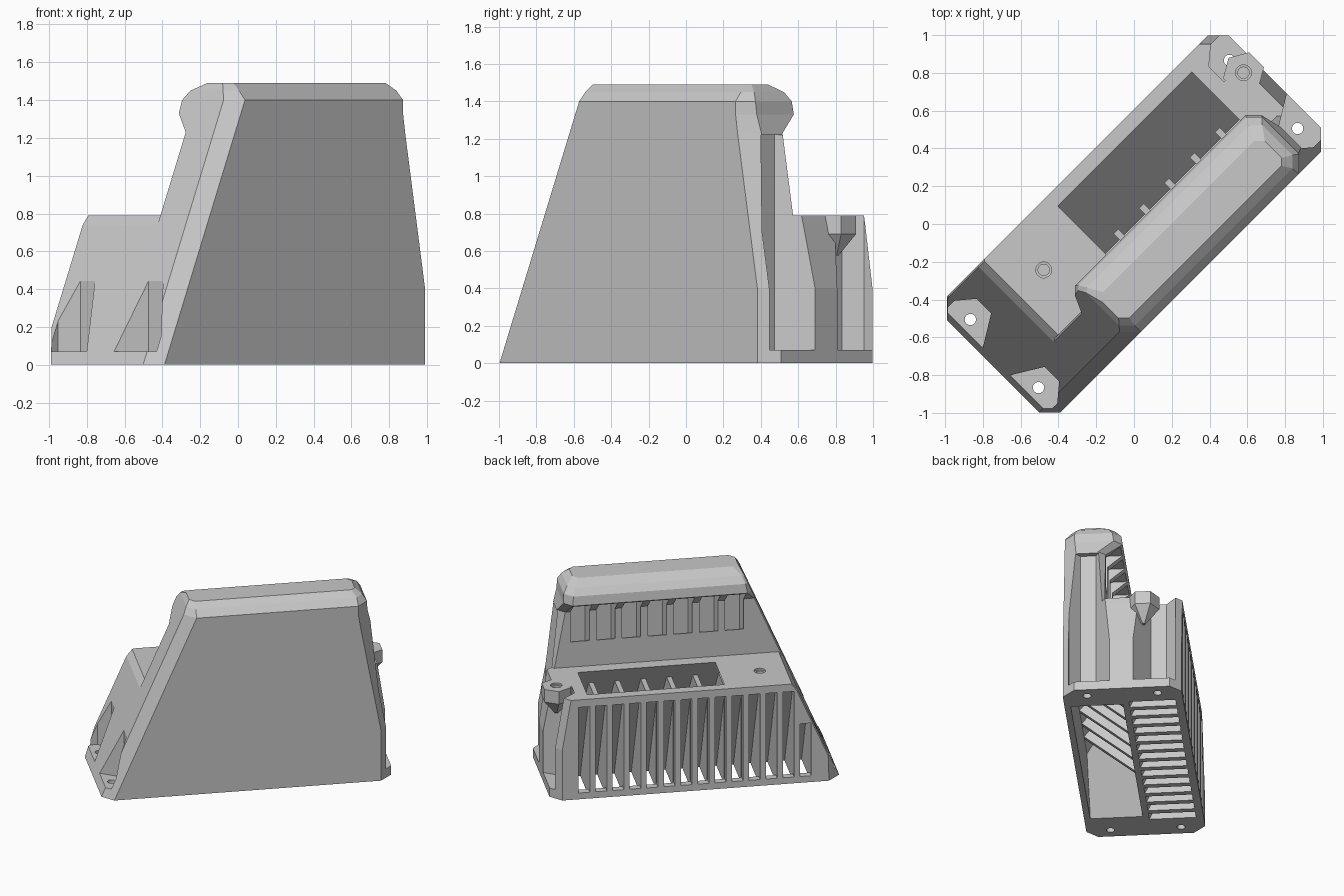
import bpy
import bmesh
import math

cube = bpy.data.objects.get("Cube")
if cube:
    bpy.data.objects.remove(cube, do_unlink=True)

TURN = math.radians(45)  # the whole unit stands diagonally

grey = bpy.data.materials.new("grey plastic")
grey.use_nodes = True
grey.diffuse_color = (0.58, 0.58, 0.58, 1)
grey.node_tree.nodes["Principled BSDF"].inputs["Base Color"].default_value = grey.diffuse_color


def make(name, lofts):
    """Object made of closed lofts, each a list of rings of equal length."""
    bm = bmesh.new()
    for rings in lofts:
        loops = [[bm.verts.new(p) for p in ring] for ring in rings]
        bm.faces.new(loops[0])
        bm.faces.new(loops[-1])
        for a, b in zip(loops, loops[1:]):
            for i in range(len(a)):
                j = (i + 1) % len(a)
                bm.faces.new((a[i], a[j], b[j], b[i]))
    bmesh.ops.recalc_face_normals(bm, faces=bm.faces)
    me = bpy.data.meshes.new(name)
    bm.to_mesh(me)
    bm.free()
    me.materials.append(grey)
    ob = bpy.data.objects.new(name, me)
    bpy.context.collection.objects.link(ob)
    ob.rotation_euler.z = TURN
    return ob


def ring(z, x0, x1, y0, y1, front=0.08, front_r=0.09, back_l=0.01, back_r=0.08):
    """Rectangle with chamfered corners."""
    f, g, l, r = front, front_r, back_l, back_r
    return [(x0 + f, y0, z), (x1 - g, y0, z), (x1, y0 + g, z), (x1, y1 - r, z),
            (x1 - r, y1, z), (x0 + l, y1, z), (x0, y1 - l, z), (x0, y0 + f, z)]


def rect(z, x0, x1, y0, y1):
    return [(x0, y0, z), (x1, y0, z), (x1, y1, z), (x0, y1, z)]


def box(x0, x1, y0, y1, z0, z1):
    return [rect(z, x0, x1, y0, y1) for z in (z0, z1)]


def slab(profile, x, half):
    """Side profile of (y, z) points, extruded along x."""
    return [[(s, y, z) for y, z in profile] for s in (x - half, x + half)]


def tube(x, y, levels, n=24):
    """Round loft through (z, radius) levels, with a flat side facing x."""
    angles = [math.tau * (i + 0.5) / n for i in range(n)]
    return [[(x + r * math.cos(a), y + r * math.sin(a), z) for a in angles]
            for z, r in levels]


def boolean(target, tool, operation):
    mod = target.modifiers.new("boolean", "BOOLEAN")
    mod.object = tool
    mod.operation = operation
    mod.solver = "EXACT"
    bpy.context.view_layer.objects.active = target
    bpy.ops.object.modifier_apply(modifier=mod.name)
    bpy.data.objects.remove(tool, do_unlink=True)


def end_wall(z):
    """Sloping end of the housing at height z."""
    return -1.06 + 0.43 * z


# Tall front tower with an overhanging hood
tower = [ring(z, end_wall(z), x1, -0.43, -0.13, back_r=0.05)
         for z, x1 in ((0, 1.06), (0.4, 1.06), (1.23, 0.91))]
tower += [ring(1.33, end_wall(1.33), 0.885, -0.43, -0.01, 0.08, 0.08, 0.035, 0.06),
          ring(1.40, end_wall(1.40), 0.88, -0.43, -0.02, 0.08, 0.075, 0.02, 0.06),
          ring(1.45, end_wall(1.45), 0.85, -0.385, -0.06, 0.06, 0.05, 0.02, 0.05),
          ring(1.49, -0.41, 0.80, -0.335, -0.14, 0.04, 0.03, 0.04, 0.04)]
housing = make("housing", [tower])

# Lower rear body
lower = [ring(0, -1.06, 1.06, -0.25, 0.43, 0.02, 0.02, 0.09)]
lower += [ring(z, end_wall(z), x1, -0.25, 0.43, 0.02, 0.02)
          for z, x1 in ((0.2, 1.06), (0.4, 1.06), (0.74, 1.005))]
lower.append(ring(0.79, -0.70, 0.996, -0.25, 0.43, 0.02, 0.02))
boolean(housing, make("lower_body", [lower]), "UNION")

# Corner pockets above the foot flanges
corner = [(1.2, 0.385), (0.96, 0.385), (0.87, 0.31), (0.87, 0.2), (1.05, 0.09), (1.2, 0.0)]
pockets = []
for sx in (-1, 1):
    for sy in (-1, 1):
        top = 1.22 if sy < 0 else 0.9
        pockets.append([[(sx * x, sy * y, z) for x, y in corner] for z in (0.07, top)])
boolean(housing, make("pocket_cutter", pockets), "DIFFERENCE")

# Hexagonal screw boss at the deck corner, pointed below
boss = tube(0.976, 0.156, [(0.575, 0.015), (0.69, 0.112), (0.79, 0.112)], 6)
boolean(housing, make("screw_boss", [boss]), "UNION")

# Screw holes in the flanges and countersunk holes in the deck
holes = [tube(sx * 0.97, sy * 0.255, [(-0.1, 0.03), (0.2, 0.03)])
         for sx in (-1, 1) for sy in (-1, 1)]
holes += [tube(x, y, [(0.70, 0.03), (0.775, 0.03), (0.776, 0.042), (0.9, 0.042)])
          for x, y in ((0.976, 0.156), (-0.51, 0.166))]
boolean(housing, make("hole_cutter", holes), "DIFFERENCE")

# Slanting air duct from the deck opening to the wide open bottom
duct = [rect(-0.05, -0.83, 0.83, -0.385, -0.03),
        rect(0.38, -0.517, 0.807, -0.385, 0.166),
        rect(0.85, -0.175, 0.782, 0.02, 0.38)]
boolean(housing, make("duct_cutter", [duct]), "DIFFERENCE")


def duct_back(z):
    """Rear face of the wall between the duct and the grille channels."""
    return 0.015 + 0.4556 * (z + 0.05)


# Rear grille: slots in the wall and wedge-shaped channels between the fins
slots, channels = [], []
for i in range(14):
    x = 0.82 - 0.1245 * i
    top = min(0.73, (x - 0.06 - end_wall(0)) / 0.43)
    slots.append(box(x - 0.041, x + 0.041, 0.36, 0.5, 0.05, top))
    wedge = [(duct_back(-0.05), -0.05), (0.375, -0.05), (0.375, top - 0.01),
             (duct_back(top - 0.01), top - 0.01)]
    channels.append(slab(wedge, x, 0.04))
boolean(housing, make("slot_cutter", slots), "DIFFERENCE")
boolean(housing, make("channel_cutter", channels), "DIFFERENCE")

# Vents under the hood, falling away inside
vent = [(-0.025, 0.99), (-0.14, 0.99), (-0.3, 0.86), (-0.3, 1.32), (-0.025, 1.32)]
vents = [slab(vent, 0.752 - 0.188 * i, 0.068) for i in range(7)]
boolean(housing, make("vent_cutter", vents), "DIFFERENCE")

# Guide ribs inside the duct
rib = [(-0.17, 0.64), (0.04, 0.64), (-0.02, 0.08), (-0.385, 0.38)]
make("duct_ribs", [slab(rib, 0.665 - 0.19 * i, 0.018) for i in range(6)])
